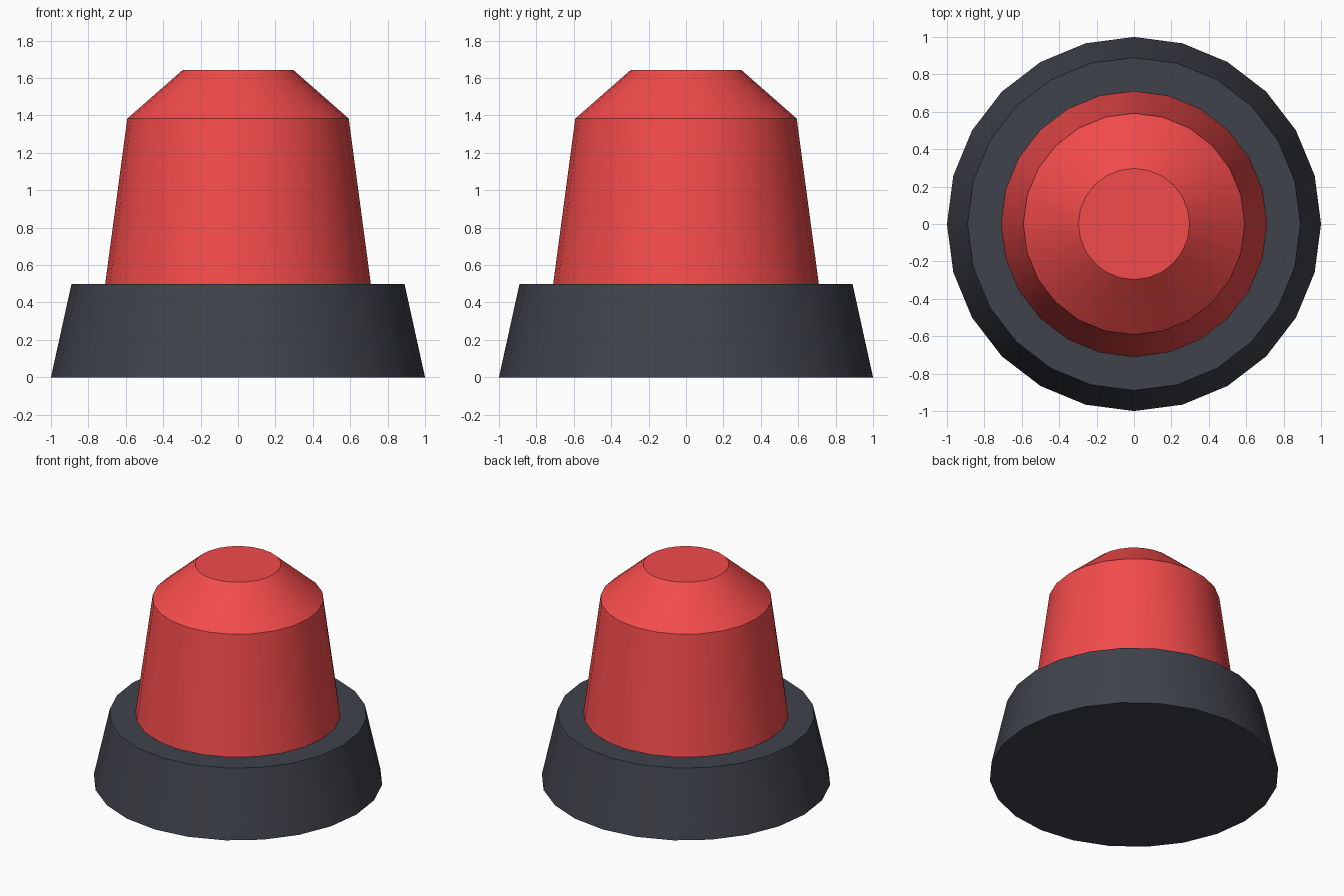
import bpy, bmesh
from math import cos, sin, pi, radians

if "Cube" in bpy.data.objects:
    bpy.data.objects.remove(bpy.data.objects["Cube"])

SIDES = 24


def material(name, rgb):
    m = bpy.data.materials.new(name)
    m.diffuse_color = (*rgb, 1)
    m.use_nodes = True
    m.node_tree.nodes["Principled BSDF"].inputs["Base Color"].default_value = m.diffuse_color
    return m


def lathe(name, profile, mat):
    """Closed solid of revolution from (radius, z) points, bottom to top."""
    bm = bmesh.new()
    rings = [[bm.verts.new((r * cos(2 * pi * i / SIDES), r * sin(2 * pi * i / SIDES), z))
              for i in range(SIDES)] for r, z in profile]
    for low, high in zip(rings, rings[1:]):
        for i in range(SIDES):
            j = (i + 1) % SIDES
            bm.faces.new((low[i], low[j], high[j], high[i]))
    bm.faces.new(rings[0][::-1])
    bm.faces.new(rings[-1])
    mesh = bpy.data.meshes.new(name)
    bm.to_mesh(mesh)
    bm.free()
    mesh.materials.append(mat)
    obj = bpy.data.objects.new(name, mesh)
    bpy.context.collection.objects.link(obj)
    bpy.ops.object.select_all(action='DESELECT')
    obj.select_set(True)
    bpy.context.view_layer.objects.active = obj
    bpy.ops.object.shade_smooth_by_angle(angle=radians(30))
    return obj


# Dark tapered base
lathe("base", [(1.0, 0), (0.89, 0.5)], material("dark_grey", (0.05, 0.055, 0.07)))

# Red lamp cover with chamfered top
lathe("lamp_cover", [(0.71, 0.5), (0.592, 1.383), (0.297, 1.642)],
      material("red", (0.9, 0.07, 0.07)))
